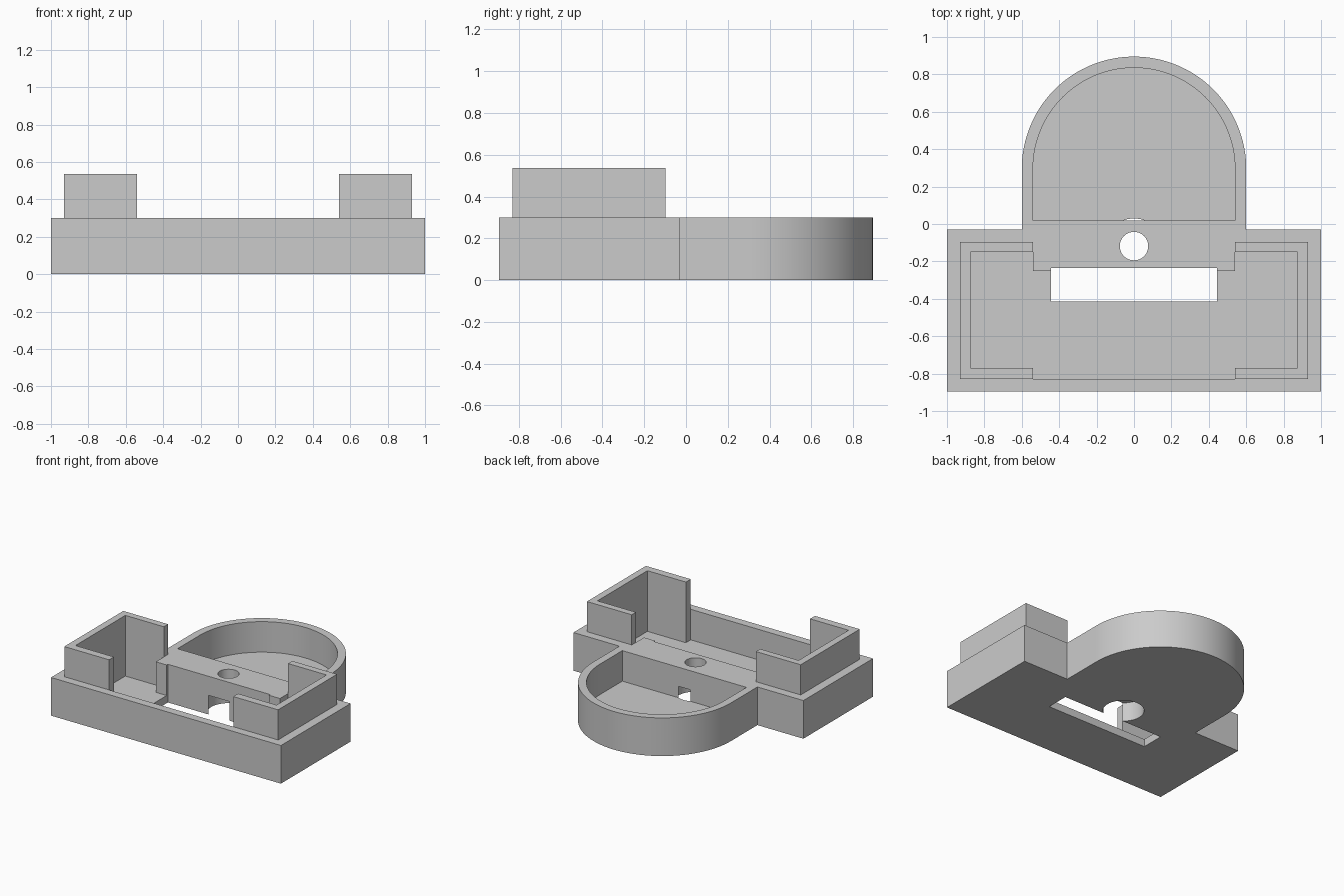
import bpy, bmesh, math

cube = bpy.data.objects.get("Cube")
if cube:
    bpy.data.objects.remove(cube, do_unlink=True)

grey = bpy.data.materials.new("plain grey")
grey.use_nodes = True
COLOUR = (0.6, 0.6, 0.6, 1)
grey.diffuse_color = COLOUR
grey.node_tree.nodes["Principled BSDF"].inputs["Base Color"].default_value = COLOUR

TOP, FLOOR = 0.30, 0.06


def prism(name, outline, z0, z1):
    """Extrude a flat outline from z0 to z1."""
    bm = bmesh.new()
    face = bm.faces.new([bm.verts.new((x, y, z0)) for x, y in outline])
    ext = bmesh.ops.extrude_face_region(bm, geom=[face])
    for v in ext["geom"]:
        if isinstance(v, bmesh.types.BMVert):
            v.co.z = z1
    bmesh.ops.recalc_face_normals(bm, faces=bm.faces)
    mesh = bpy.data.meshes.new(name)
    bm.to_mesh(mesh)
    bm.free()
    mesh.materials.append(grey)
    obj = bpy.data.objects.new(name, mesh)
    bpy.context.collection.objects.link(obj)
    return obj


def arc(cy, r, a0, a1, n):
    return [(r * math.cos(a0 + (a1 - a0) * i / n), cy + r * math.sin(a0 + (a1 - a0) * i / n))
            for i in range(n + 1)]


def circle(cy, r):
    return arc(cy, r, 0, math.tau, 48)[:-1]


def mirrored(half):
    """Close a right-hand half outline with its mirror image."""
    return half + [(-x, y) for x, y in reversed(half)]


# Solid body: front box joined to a round-ended back
right_side = [(1, -0.895), (1, -0.03), (0.6, -0.03)]
body = prism("tray_body", right_side + arc(0.295, 0.6, 0, math.pi, 72)
             + [(-x, y) for x, y in reversed(right_side)], 0, TOP)

# Cutters: two pockets, slot, screw hole and its wider underside recess
front_pocket = mirrored([(0.93, -0.83), (0.93, -0.097), (0.54, -0.097), (0.54, -0.25)])
back_pocket = [(-0.54, 0.02), (0.54, 0.02)] + arc(0.295, 0.54, 0, math.pi, 72)
slot = mirrored([(0.445, -0.415), (0.445, -0.235)])
cutters = [
    prism("front_pocket_cutter", front_pocket, FLOOR, 0.5),
    prism("back_pocket_cutter", back_pocket, FLOOR, 0.5),
    prism("slot_cutter", slot, -0.1, 0.6),
    prism("hole_cutter", circle(-0.118, 0.076), -0.1, 0.6),
    prism("recess_cutter", circle(-0.118, 0.148), -0.1, 0.15),
]
for cutter in cutters:
    cutter.hide_render = True
    mod = body.modifiers.new(cutter.name, 'BOOLEAN')
    mod.operation = 'DIFFERENCE'
    mod.solver = 'EXACT'
    mod.object = cutter

# Bake the cuts and drop the cutters
graph = bpy.context.evaluated_depsgraph_get()
baked = bpy.data.meshes.new_from_object(body.evaluated_get(graph))
body.modifiers.clear()
body.data = baked
for cutter in cutters:
    bpy.data.objects.remove(cutter, do_unlink=True)

# C-shaped corner brackets standing on the pocket floor at each end
bracket = [(0.54, -0.83), (0.93, -0.83), (0.93, -0.097), (0.54, -0.097),
           (0.54, -0.15), (0.875, -0.15), (0.875, -0.77), (0.54, -0.77)]
for name, side in (("left_bracket", 1), ("right_bracket", -1)):
    prism(name, [(side * x, y) for x, y in bracket], FLOOR, 0.537)

# Smooth the round walls, keep corners sharp
bpy.ops.object.select_all(action='DESELECT')
body.select_set(True)
bpy.context.view_layer.objects.active = body
bpy.ops.object.shade_smooth_by_angle(angle=math.radians(30))
